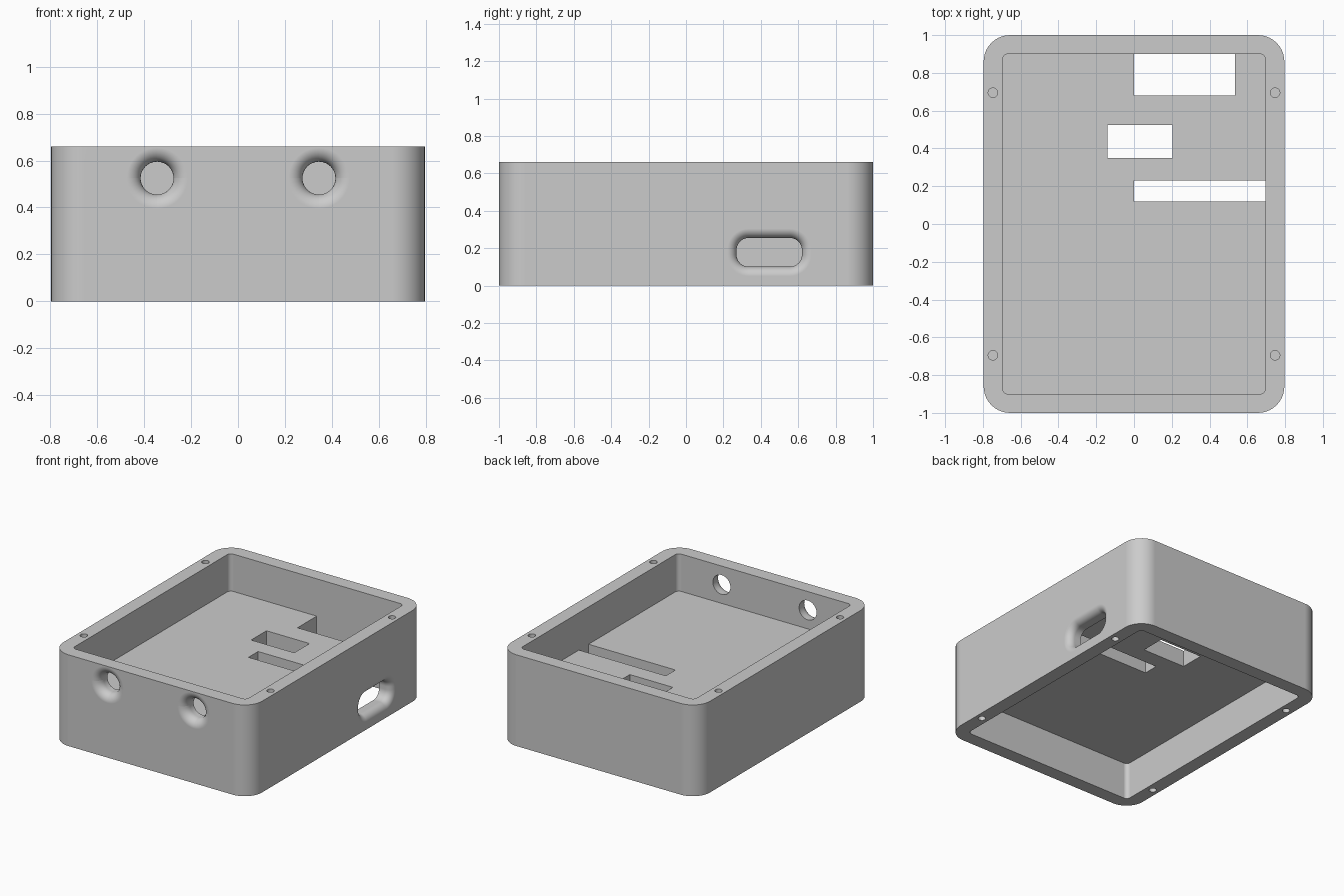
import bpy, bmesh, math

old = bpy.data.objects.get("Cube")
if old:
    bpy.data.objects.remove(old, do_unlink=True)

HX, HY, H = 0.796, 1.0, 0.66          # outer half sizes and height
IX, IY = 0.696, 0.9                   # inner half sizes
PLATE_LOW, PLATE_TOP = 0.27, 0.39     # middle plate

grey = bpy.data.materials.new("light_grey")
grey.use_nodes = True
COLOUR = (0.6, 0.6, 0.6, 1)
grey.diffuse_color = COLOUR
next(n for n in grey.node_tree.nodes if n.type == 'BSDF_PRINCIPLED').inputs["Base Color"].default_value = COLOUR


def outline(hu, hv, r, steps=10):
    """Rounded rectangle, counter-clockwise; r = 0 gives a plain one."""
    pts = []
    for k, (su, sv) in enumerate([(1, 1), (-1, 1), (-1, -1), (1, -1)]):
        for i in range(steps + 1 if r else 1):
            a = math.pi / 2 * (k + i / steps)
            pts.append((su * (hu - r) + r * math.cos(a), sv * (hv - r) + r * math.sin(a)))
    return pts


def loft(name, rings, place=lambda u, v, w: (u, v, w)):
    """Closed solid through rings of (outline, w)."""
    bm = bmesh.new()
    loops = [[bm.verts.new(place(u, v, w)) for u, v in pts] for pts, w in rings]
    n = len(loops[0])
    for a, b in zip(loops, loops[1:]):
        for i in range(n):
            j = (i + 1) % n
            bm.faces.new((a[i], a[j], b[j], b[i]))
    bm.faces.new(loops[0])
    bm.faces.new(loops[-1])
    bmesh.ops.remove_doubles(bm, verts=bm.verts, dist=1e-5)
    bmesh.ops.recalc_face_normals(bm, faces=bm.faces)
    me = bpy.data.meshes.new(name)
    bm.to_mesh(me)
    bm.free()
    me.materials.append(grey)
    ob = bpy.data.objects.new(name, me)
    bpy.context.collection.objects.link(ob)
    return ob


def prism(name, hu, hv, r, low, top, cx=0, cy=0):
    pts = outline(hu, hv, r)
    return loft(name, [(pts, low), (pts, top)], lambda u, v, w: (u + cx, v + cy, w))


def flared(name, hu, hv, r, flare, place):
    """Opening whose outer rim is rounded over; w runs inward from the face."""
    rings = [(outline(hu + flare, hv + flare, r + flare), -0.05)]
    steps = 8
    for i in range(steps + 1):
        a = math.pi / 2 * i / steps
        o = flare * (1 - math.sin(a))
        rings.append((outline(hu + o, hv + o, r + o), flare * (1 - math.cos(a))))
    rings.append((outline(hu, hv, r), 0.15))
    return loft(name, rings, place)


def cut(target, cutters):
    """Subtract every cutter, then remove the cutters."""
    for c in cutters:
        m = target.modifiers.new("cut", 'BOOLEAN')
        m.operation, m.solver, m.object = 'DIFFERENCE', 'EXACT', c
    deps = bpy.context.evaluated_depsgraph_get()
    me = bpy.data.meshes.new_from_object(target.evaluated_get(deps))
    target.modifiers.clear()
    target.data = me
    for c in cutters:
        bpy.data.objects.remove(c, do_unlink=True)


# Outer wall with open top and bottom
wall = prism("wall", HX, HY, 0.14, 0, H)
cutters = [prism("cavity", IX, IY, 0.03, -0.1, H + 0.1)]

# Two round openings in the front
for cx in (-0.345, 0.345):
    cutters.append(flared("front_hole", 0.07, 0.07, 0.0699, 0.06,
                          lambda u, v, w, cx=cx: (u + cx, w - HY, v + 0.525)))

# Long opening low in one side
cutters.append(flared("side_slot", 0.175, 0.077, 0.065, 0.05,
                      lambda u, v, w: (HX - w, u + 0.445, v + 0.178)))

# Blind screw holes in both rims
for sx in (-1, 1):
    for sy in (-1, 1):
        for z in (0, H):
            cutters.append(prism("screw_hole", 0.025, 0.025, 0.0249, z - 0.15, z + 0.15,
                                 sx * 0.747, sy * 0.695))
cut(wall, cutters)

# Middle plate with three windows
plate = prism("middle_plate", IX, IY, 0.03, PLATE_LOW, PLATE_TOP)
windows = [(0.0, 0.535, 0.68, 0.95), (-0.14, 0.205, 0.35, 0.525), (0.0, 0.75, 0.12, 0.23)]
cut(plate, [prism("window", (x1 - x0) / 2, (y1 - y0) / 2, 0, 0.1, 0.5, (x0 + x1) / 2, (y0 + y1) / 2)
            for x0, x1, y0, y1 in windows])

# Smooth curves, keep crisp edges
for ob in (wall, plate):
    bpy.ops.object.select_all(action='DESELECT')
    ob.select_set(True)
    bpy.context.view_layer.objects.active = ob
    bpy.ops.object.shade_smooth_by_angle(angle=math.radians(30))
    wn = ob.modifiers.new("even_normals", 'WEIGHTED_NORMAL')
    wn.keep_sharp = True
